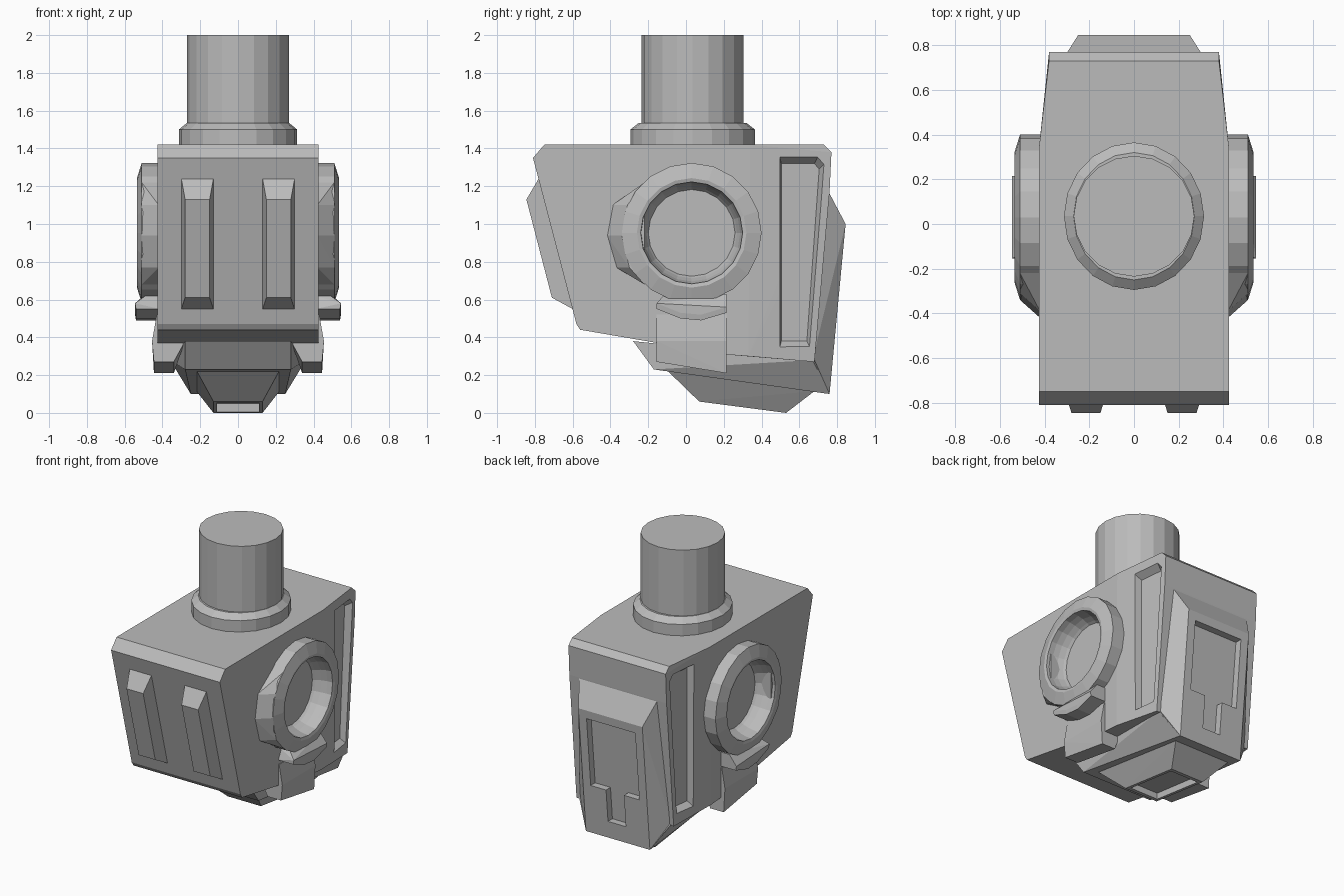
import bpy, bmesh, math
from mathutils import Vector, Matrix

cube = bpy.data.objects.get("Cube")
if cube:
    bpy.data.objects.remove(cube, do_unlink=True)

grey = bpy.data.materials.new("plain_grey")
grey.use_nodes = True
colour = (0.5, 0.5, 0.5, 1)
grey.diffuse_color = colour
grey.node_tree.nodes["Principled BSDF"].inputs["Base Color"].default_value = colour


def finish(name, bm):
    bmesh.ops.recalc_face_normals(bm, faces=bm.faces)
    mesh = bpy.data.meshes.new(name)
    bm.to_mesh(mesh)
    bm.free()
    mesh.materials.append(grey)
    obj = bpy.data.objects.new(name, mesh)
    bpy.context.collection.objects.link(obj)
    return obj


def hull(name, points, both=False):
    """Convex solid around points; both adds the points mirrored in x."""
    pts = list(points)
    if both:
        pts += [(-x, y, z) for x, y, z in points]
    bm = bmesh.new()
    for p in pts:
        bm.verts.new(p)
    res = bmesh.ops.convex_hull(bm, input=bm.verts)
    loose = [g for g in res["geom_interior"] if isinstance(g, bmesh.types.BMVert)]
    bmesh.ops.delete(bm, geom=loose, context="VERTS")
    bmesh.ops.dissolve_limit(bm, angle_limit=math.radians(0.5),
                             verts=bm.verts, edges=bm.edges)
    return finish(name, bm)


def lathe(name, profile, sides, matrix):
    """Solid of revolution about z from (radius, height) rows."""
    bm = bmesh.new()
    rings = []
    for r, h in profile:
        rings.append([bm.verts.new((r * math.cos(a), r * math.sin(a), h))
                      for a in (2 * math.pi * i / sides for i in range(sides))])
    for low, high in zip(rings, rings[1:]):
        for i in range(sides):
            j = (i + 1) % sides
            bm.faces.new((low[i], low[j], high[j], high[i]))
    bm.faces.new(rings[0])
    bm.faces.new(rings[-1])
    bm.transform(matrix)
    return finish(name, bm)


def cut(target, cutter):
    mod = target.modifiers.new("cut", "BOOLEAN")
    mod.operation = "DIFFERENCE"
    mod.solver = "EXACT"
    mod.object = cutter
    bpy.context.view_layer.objects.active = target
    bpy.ops.object.modifier_apply(modifier=mod.name)
    bpy.data.objects.remove(cutter, do_unlink=True)


def grid(ys, a, b):
    """Point pairs across x for slanted boxes: (y, z, half width) rows."""
    return [(s * w, y, z) for y, z, w in ys for s in (a, b)]


# Main body, narrowing behind the cups
W, T = 0.425, 0.38
body = hull("body", [(W, -0.75, 1.42), (W, -0.81, 1.35), (W, -0.58, 0.47),
                     (W, -0.56, 0.44), (W, 0.2, 0.31), (W, 0.34, 1.42),
                     (W, 0.33, 0.3), (T, 0.73, 1.42), (T, 0.77, 1.38),
                     (T, 0.76, 1.17), (T, 0.68, 0.27)], both=True)

# Underside block, back panel and bottom hatch
block = hull("underside_block", [(0.28, -0.28, 0.38), (0.28, -0.17, 0.23),
                                 (0.25, 0.76, 0.1), (0.36, 0.68, 0.28),
                                 (0.32, 0.2, 0.32)], both=True)
panel = hull("back_panel", [(0.31, 0.75, 1.18), (0.36, 0.67, 0.28),
                            (0.25, 0.845, 1.0), (0.25, 0.76, 0.1),
                            (0.28, 0.6, 1.15), (0.25, 0.6, 0.2)], both=True)
hatch = hull("bottom_hatch", [(0.22, -0.1, 0.225), (0.22, 0.68, 0.115),
                              (0.13, 0.07, 0.06), (0.13, 0.53, 0.0),
                              (0.2, 0.3, 0.22)], both=True)

# Recesses in the panel and the hatch
def panel_cutter(half, low, high):
    slope = lambda z: 0.845 - (1.0 - z) * 0.094
    return hull("cutter", grid([(slope(z) + d, z, half)
                                for z in (low, high) for d in (-0.05, 0.05)], -1, 1))

cut(panel, panel_cutter(0.19, 0.45, 0.94))
cut(panel, panel_cutter(0.07, 0.22, 0.5))
cut(hatch, hull("cutter", [(0.11, 0.1, 0.1), (0.11, 0.5, 0.05),
                           (0.11, 0.1, 0.0), (0.11, 0.5, -0.05)], both=True))

# Raised bars on the front
for side, label in ((1, "left"), (-1, "right")):
    bar = [(x * side, y, z) for y, z, a, b in
           ((-0.78, 1.24, 0.13, 0.30), (-0.60, 0.55, 0.13, 0.30),
            (-0.845, 1.13, 0.15, 0.28), (-0.71, 0.61, 0.15, 0.28),
            (-0.7, 1.2, 0.13, 0.30), (-0.55, 0.6, 0.13, 0.30)) for x in (a, b)]
    hull(label + "_front_bar", bar)

# Neck and its collar
neck_at = Matrix.Translation((0, 0.035, 0))
lathe("neck", [(0.27, 1.4), (0.27, 2.0)], 20, neck_at)
lathe("neck_collar", [(0.33, 1.4), (0.33, 1.5), (0.285, 1.535)], 20,
      neck_at @ Matrix.Diagonal((0.95, 1, 1, 1)))

# Hollow cups with a domed inside, and the brackets around them
bowl = [(0.27 * math.cos(t), 0.53 - 0.25 * math.sin(t))
        for t in (math.pi / 2 * i / 10 for i in range(10))]
cup_profile = [(0.37, 0.4), (0.37, 0.51), (0.29, 0.535)] + bowl
slot = [(0.495, 1.36), (0.7, 1.36), (0.735, 1.32), (0.66, 0.34), (0.495, 0.34)]
floor = [(0.505, 1.32), (0.68, 1.32), (0.705, 1.29), (0.64, 0.38), (0.505, 0.38)]
for side, label in ((1, "left"), (-1, "right")):
    place = Matrix.Translation((0, 0.03, 0.953)) @ Matrix.Rotation(side * math.pi / 2, 4, "Y")
    cut(body, lathe("cutter", [(0.32, 0.2), (0.32, 0.6)], 20, place))
    cup = lathe(label + "_cup", cup_profile, 20, place)
    cup.data.polygons.foreach_set("use_smooth", [False] * len(cup.data.polygons))

    # Side slot with sloping walls, following the narrowed rear
    wall = lambda y: W - (y - 0.33) * 0.105
    cut(body, hull("cutter", [(side * (wall(y) + 0.01), y, z) for y, z in slot] +
                   [(side * (wall(y) - 0.045), y, z) for y, z in floor]))

    # Forward wedge of the cup
    hull(label + "_cup_wedge", [(side * x, y, z) for x, y, z in
         ((0.42, -0.42, 0.94), (0.42, -0.39, 1.1), (0.42, -0.37, 0.77),
          (0.51, -0.34, 0.94), (0.51, -0.31, 1.1), (0.51, -0.3, 0.77),
          (0.42, -0.22, 1.22), (0.51, -0.22, 1.22), (0.42, -0.22, 0.68),
          (0.51, -0.22, 0.68))])

    # Flared skirt below the cup
    arc = [(-0.155, 0.55), (-0.03, 0.5), (0.08, 0.49), (0.215, 0.53)]
    hull(label + "_cup_skirt", [(side * x, y, z + dz) for y, z in arc
                                for x, dz in ((0.41, 0), (0.54, 0), (0.545, 0.03))] +
         [(side * x, y, z) for x in (0.41, 0.49)
          for y, z in ((-0.12, 0.62), (0.04, 0.6), (0.215, 0.63))])

    # Leg plate wrapping under the body
    section = [(0.4, 0.52, 0), (0.43, 0.52, 0), (0.455, 0.38, 0),
               (0.445, 0.27, 1), (0.34, 0.27, 1), (0.28, 0.38, 0)]
    hull(label + "_leg", [(side * x, y, z - drop * d) for x, z, d in section
                          for y, drop in ((-0.155, 0), (0.215, 0.06))])
